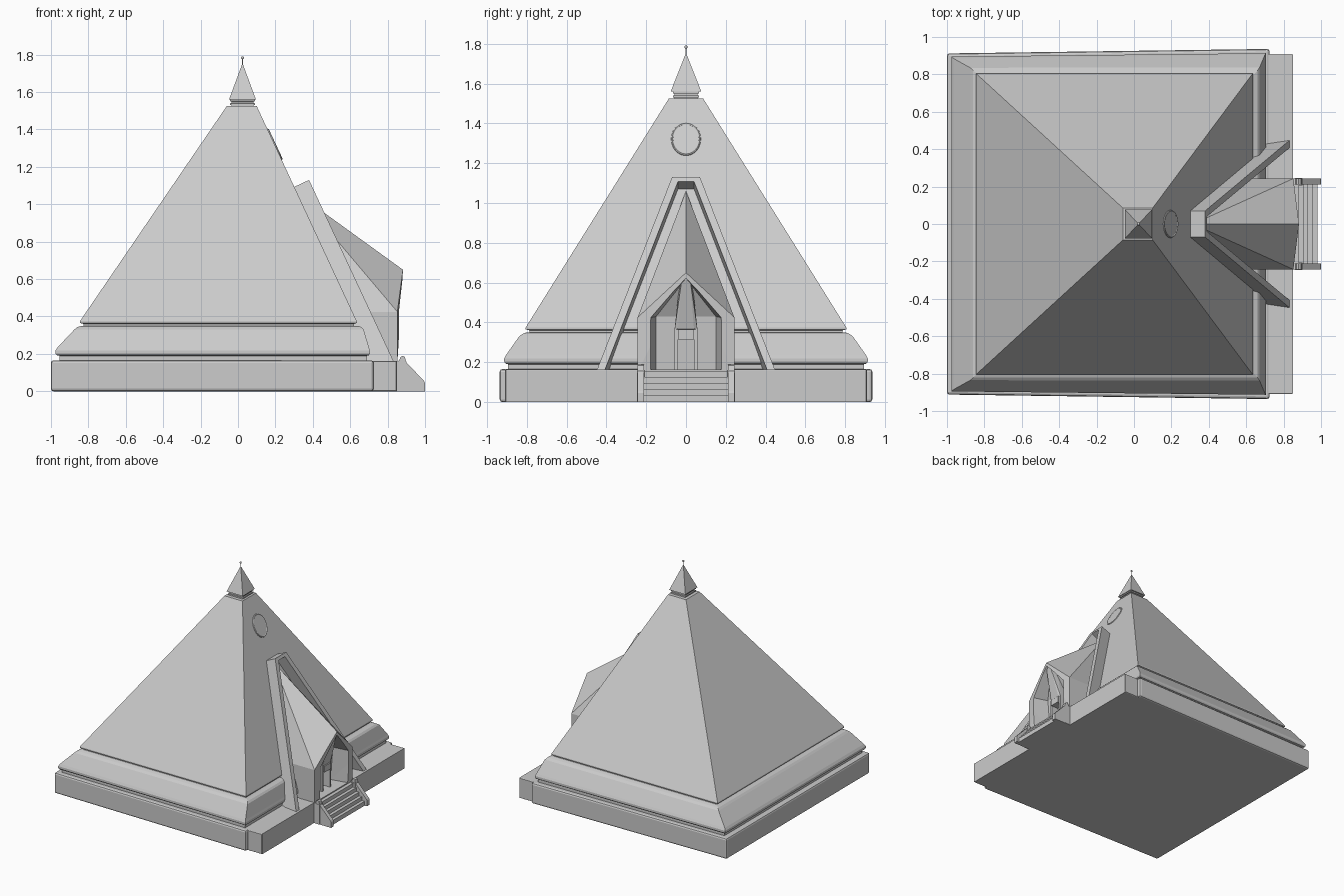
import bpy, bmesh, math
from mathutils import Vector

if "Cube" in bpy.data.objects:
    bpy.data.objects.remove(bpy.data.objects["Cube"])


def finish(name, bm):
    bmesh.ops.recalc_face_normals(bm, faces=bm.faces[:])
    me = bpy.data.meshes.new(name)
    bm.to_mesh(me)
    bm.free()
    ob = bpy.data.objects.new(name, me)
    bpy.context.collection.objects.link(ob)
    return ob


def loft(name, rings):
    """Stack of four-sided rings: (x min, x max, y half at x min, y half at x max, z)."""
    bm = bmesh.new()
    loops = []
    for x0, x1, ya, yb, z in rings:
        loops.append([bm.verts.new(p) for p in
                      ((x0, -ya, z), (x1, -yb, z), (x1, yb, z), (x0, ya, z))])
    for a, b in zip(loops, loops[1:]):
        for i in range(4):
            j = (i + 1) % 4
            bm.faces.new((a[i], a[j], b[j], b[i]))
    bm.faces.new(loops[0])
    bm.faces.new(loops[-1])
    return finish(name, bm)


def hull(name, pts):
    bm = bmesh.new()
    for p in pts:
        bm.verts.new(p)
    bmesh.ops.convex_hull(bm, input=bm.verts[:])
    return finish(name, bm)


def prism(name, pts, vec):
    bm = bmesh.new()
    f = bm.faces.new([bm.verts.new(p) for p in pts])
    g = bmesh.ops.extrude_face_region(bm, geom=[f], use_keep_orig=True)
    vs = [v for v in g["geom"] if isinstance(v, bmesh.types.BMVert)]
    bmesh.ops.translate(bm, verts=vs, vec=vec)
    return finish(name, bm)


def box(name, x0, x1, y0, y1, z0, z1):
    return hull(name, [(x, y, z) for x in (x0, x1) for y in (y0, y1) for z in (z0, z1)])


def both(pts):
    return [(x, s * y, z) for x, y, z in pts for s in (1, -1)]


def bevel(ob, w, seg=2):
    m = ob.modifiers.new("bevel", "BEVEL")
    m.width, m.segments = w, seg


# plinth and front terrace
bevel(loft("plinth", [(-1, .725, .912, .936, 0), (-1, .725, .912, .936, .166)]), .014)
bevel(box("front_terrace", .6, .85, -.908, .908, 0, .163), .004, 1)

# flared skirt with a recessed foot and a rolled lip
loft("skirt", [
    (-.955, .69, .875, .895, .16), (-.955, .69, .875, .895, .19),
    (-.97, .70, .89, .905, .193), (-.976, .706, .895, .913, .203),
    (-.976, .706, .895, .913, .218), (-.965, .70, .885, .905, .235),
    (-.875, .672, .835, .838, .33), (-.86, .66, .82, .82, .343),
    (-.835, .64, .80, .80, .35)])

# main pyramid with a neck below its drip edge
loft("pyramid", [
    (-.825, .62, .785, .785, .34), (-.825, .62, .785, .785, .36),
    (-.845, .635, .805, .805, .365), (-.845, .635, .805, .805, .375),
    (-.06, .10, .086, .086, 1.525)])

# stepped collar and spire
C = .024
collar = []
for h, z in ((.058, 1.52), (.058, 1.53), (.066, 1.531), (.066, 1.54),
             (.058, 1.541), (.058, 1.55), (.066, 1.551), (.066, 1.562)):
    collar.append((C - h, C + h, h, h, z))
loft("collar", collar)
loft("spire", [(C - .072, C + .072, .077, .077, 1.56), (C - .001, C + .001, .001, .001, 1.752)])
bpy.ops.mesh.primitive_cylinder_add(vertices=8, radius=.0025, depth=.05, location=(C, 0, 1.76))
bpy.context.object.name = "finial_rod"
bpy.ops.mesh.primitive_uv_sphere_add(segments=12, ring_count=8, radius=.008, location=(C, 0, 1.783))
bpy.context.object.name = "finial_ball"
bpy.ops.object.shade_smooth_by_angle()

# round window lying on the sloped face
tilt = (0, math.radians(65), 0)
pos = Vector((.193, 0, 1.32))
bpy.ops.mesh.primitive_torus_add(major_segments=40, minor_segments=8, major_radius=1,
                                 minor_radius=.09, location=pos, rotation=tilt)
ring = bpy.context.object
ring.name = "window_ring"
ring.scale = (.085, .069, .1)
bpy.ops.object.shade_smooth_by_angle()
bpy.ops.mesh.primitive_cylinder_add(vertices=40, radius=1, depth=.012, location=pos, rotation=tilt)
bpy.context.object.name = "window_pane"
bpy.context.object.scale = (.083, .067, 1)

# leaning A-frame around the entrance
outline = [(-.452, .15), (-.07, 1.13), (.07, 1.13), (.452, .15),
           (.412, .15), (.04, 1.108), (-.04, 1.108), (-.412, .15)]
prism("entrance_frame", [(.38 + (1.13 - z) * .4663, y, z) for y, z in outline],
      (-.145, 0, -.068))

# hollow entrance canopy
canopy = hull("canopy", both([(.315, 0, 1.06), (.882, 0, .65), (.852, .243, .425),
                              (.60, .243, .425), (.852, .243, .15), (.60, .243, .15)]))
cutter = hull("canopy_cutter", both([
    (.95, .197, .164), (.95, .197, .42), (.95, 0, .625),
    (.72, .15, .164), (.74, .15, .43), (.84, 0, .62)]))
cutter.hide_render = True
cutter.hide_viewport = True
cutter.display_type = 'WIRE'
m = canopy.modifiers.new("hollow", "BOOLEAN")
m.operation, m.object, m.solver = 'DIFFERENCE', cutter, 'EXACT'

# doorway inside the canopy
for s, side in ((1, "left"), (-1, "right")):
    box("door_post_" + side, .71, .79, s * .04, s * .058, .16, .37)
box("door_lintel", .71, .80, -.041, .041, .315, .365)
hull("door_hood", both([(.72, .058, .36), (.785, .058, .36), (.795, .04, .37),
                        (.80, .03, .62), (.865, .02, .62)]))

# steps between two cheek walls
for i in range(5):
    box("step_%d" % (i + 1), .84, .88 + .025 * i, -.225, .225, 0, .155 - .03 * i)
cheek = [(.845, 0), (.845, .16), (.863, .165), (.868, .183), (.88, .19), (.892, .183),
         (.9, .155), (.995, .055), (1.0, .045), (1.0, 0)]
for s, side in ((1, "left"), (-1, "right")):
    prism("stair_cheek_" + side, [(x, s * .212, z) for x, z in cheek], (0, s * .032, 0))
    box("stair_post_" + side, .857, .9, s * .205, s * .247, 0, .16)
